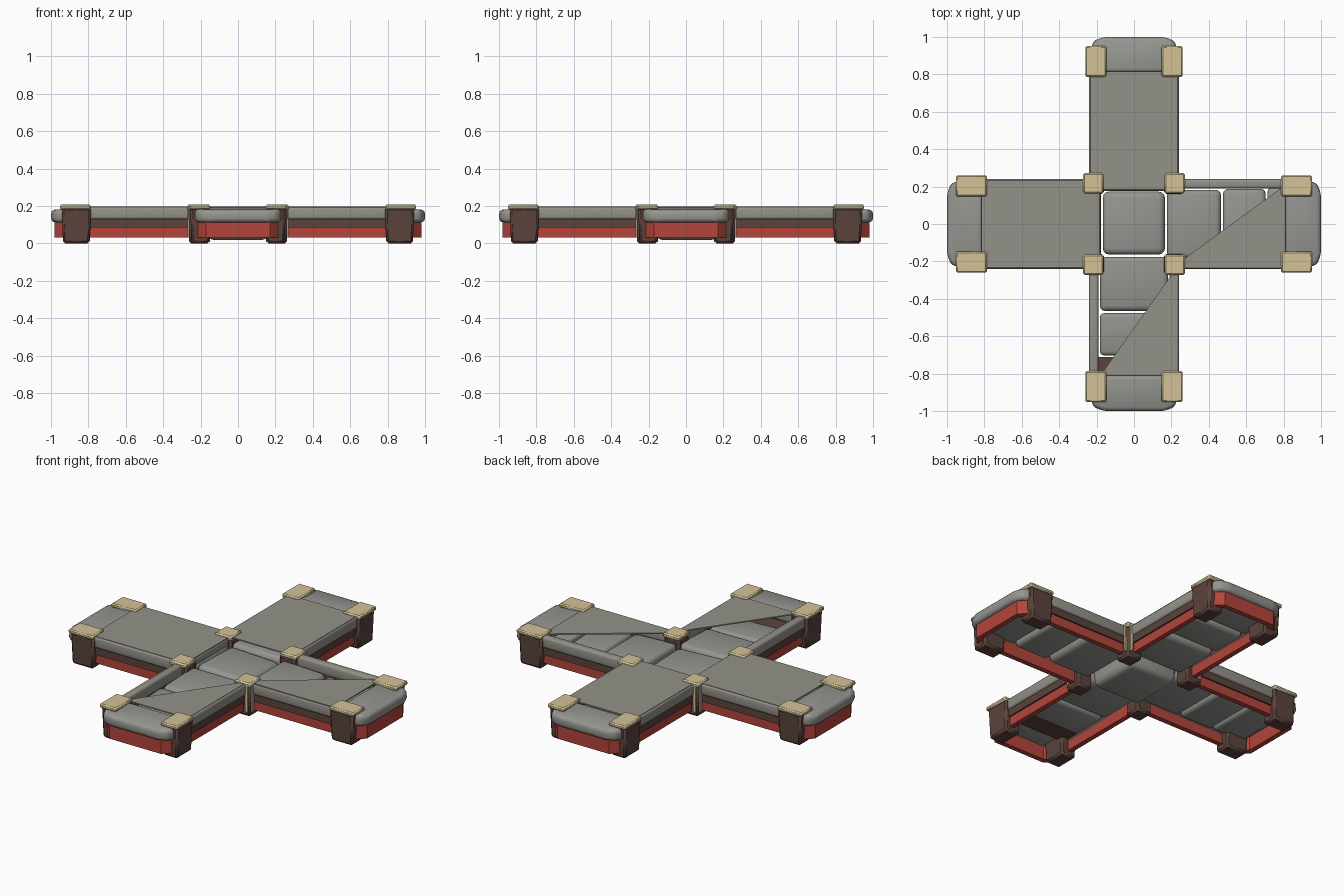
import bpy, bmesh, math
from mathutils import Matrix, Vector

if "Cube" in bpy.data.objects:
    bpy.data.objects.remove(bpy.data.objects["Cube"])


def mat(name, rgb):
    m = bpy.data.materials.new(name)
    m.diffuse_color = (*rgb, 1)
    m.use_nodes = True
    m.node_tree.nodes["Principled BSDF"].inputs["Base Color"].default_value = m.diffuse_color
    return m


STONE = mat("stone grey", (0.30, 0.305, 0.28))
PANEL = mat("panel grey", (0.29, 0.285, 0.25))
RED = mat("red trim", (0.45, 0.06, 0.045))
BROWN = mat("dark brown", (0.105, 0.057, 0.045))
TAN = mat("tan cap", (0.66, 0.54, 0.31))


def prism(name, outline, z0, z1, material, bevel=0, low=1.0, rot=0, segs=3, slope=None):
    """Extruded outline; low scales the bottom ring, slope(x, y) lowers upper vertices."""
    bm = bmesh.new()
    n = len(outline)
    cx = sum(p[0] for p in outline) / n
    cy = sum(p[1] for p in outline) / n
    lo = [bm.verts.new((cx + (x - cx) * low, cy + (y - cy) * low, z0)) for x, y in outline]
    hi = [bm.verts.new((x, y, z1 - (slope(x, y) if slope else 0))) for x, y in outline]
    bm.faces.new(lo[::-1])
    bm.faces.new(hi)
    for i in range(n):
        j = (i + 1) % n
        bm.faces.new((lo[i], lo[j], hi[j], hi[i]))
    bmesh.ops.recalc_face_normals(bm, faces=bm.faces)
    if bevel:
        bmesh.ops.bevel(bm, geom=bm.edges[:], offset=bevel, segments=segs,
                        affect='EDGES', profile=0.5, clamp_overlap=True)
    return finish(name, bm, material, rot)


def finish(name, bm, material, rot=0):
    bm.transform(Matrix.Rotation(rot, 4, 'Z'))
    me = bpy.data.meshes.new(name)
    bm.to_mesh(me)
    bm.free()
    me.materials.append(material)
    ob = bpy.data.objects.new(name, me)
    bpy.context.collection.objects.link(ob)
    bpy.ops.object.select_all(action='DESELECT')
    ob.select_set(True)
    bpy.context.view_layer.objects.active = ob
    bpy.ops.object.shade_smooth_by_angle(angle=math.radians(40))
    return ob


def rect(x0, x1, y0, y1):
    return [(x0, y0), (x1, y0), (x1, y1), (x0, y1)]


def trim(name, outer, inner, z0, z1, rot):
    """U-shaped wall between two open outlines of equal length."""
    bm = bmesh.new()
    rings = [[bm.verts.new((o[0], o[1], z0)), bm.verts.new((o[0], o[1], z1)),
              bm.verts.new((i[0], i[1], z1)), bm.verts.new((i[0], i[1], z0))]
             for o, i in zip(outer, inner)]
    for a, b in zip(rings, rings[1:]):
        for k in range(4):
            bm.faces.new((a[k], b[k], b[(k + 1) % 4], a[(k + 1) % 4]))
    bm.faces.new(rings[0])
    bm.faces.new(rings[-1][::-1])
    bmesh.ops.recalc_face_normals(bm, faces=bm.faces)
    finish(name, bm, RED, rot)


def u_path(end, half, cut):
    return [(0.2, -half), (end - cut, -half), (end, -half + cut),
            (end, half - cut), (end - cut, half), (0.2, half)]


ARMS = {"right": 0, "back": math.pi / 2, "left": math.pi, "front": -math.pi / 2}
for arm, rot in ARMS.items():
    # lower red rim round the arm
    trim(arm + "_red_rim", u_path(0.98, 0.222, 0.05), u_path(0.95, 0.192, 0.04), 0.03, 0.115, rot)
    for s, side in ((1, "a"), (-1, "b")):
        def strip(x0, x1, y0, y1):
            return rect(x0, x1, min(s * y0, s * y1), max(s * y0, s * y1))
        # brown band and rounded stone kerb
        prism(f"{arm}_brown_band_{side}", strip(0.2, 0.84, 0.192, 0.231), 0.085, 0.135, BROWN, rot=rot)
        prism(f"{arm}_kerb_{side}", strip(0.2, 0.83, 0.19, 0.24), 0.128, 0.196, PANEL, 0.014, rot=rot)
        # end post with tan cap
        prism(f"{arm}_post_{side}", strip(0.785, 0.943, 0.145, 0.255), 0.0, 0.19, BROWN, 0.012, 0.9, rot, 1)
        prism(f"{arm}_post_cap_{side}", strip(0.787, 0.952, 0.148, 0.26), 0.182, 0.207, TAN, 0.007, 1.0, rot, 1)
    # rounded stone end, sloping gently down to the tip
    end = [(0.81, -0.225), (0.93, -0.235), (0.98, -0.215), (1.0, -0.16),
           (1.0, 0.16), (0.98, 0.215), (0.93, 0.235), (0.81, 0.225)]
    prism(arm + "_stone_end", end, 0.112, 0.194, STONE, 0.022, 1.0, rot,
          slope=lambda x, y: max(0, x - 0.81) * 0.08)
    if arm == "front":
        prism("front_inner_brown_plate", rect(0.71, 0.83, -0.19, 0.19), 0.10, 0.112, BROWN, rot=rot)
    # top panel, half of it broken away on two arms
    shape = {"right": [(0.2, -0.236), (0.81, -0.236), (0.81, 0.21)],
             "front": [(0.23, 0.23), (0.81, 0.23), (0.81, -0.18)]}.get(
                 arm, rect(0.185, 0.815, -0.232, 0.232))
    prism(arm + "_top_panel", shape, 0.19, 0.197, PANEL, rot=rot)
    # sunken floor stones, alternately tilted
    stones = [(0.175, 0.467), (0.475, 0.705)]
    if arm != "front":
        stones.append((0.712, 0.93))
    for k, (x0, x1) in enumerate(stones):
        prism(f"{arm}_floor_stone_{k + 1}", rect(x0, x1, -0.185, 0.185 + 0.005 * k),
              0.07 + 0.008 * k, 0.162 - 0.01 * k, STONE, 0.03, 0.97, rot,
              slope=lambda x, y, k=k: 0.012 * (x > (x0 + x1) / 2) + 0.012 * (y > 0) * (k % 2))
    # inner corner post, cap and tan corner ribs
    prism(arm + "_corner_post", rect(0.16, 0.264, 0.16, 0.264), 0.0, 0.19, BROWN, 0.012, 0.98, rot, 1)
    prism(arm + "_corner_cap", rect(0.163, 0.272, 0.163, 0.272), 0.178, 0.207, TAN, 0.008, 1.0, rot, 1)
    prism(arm + "_corner_rib_a", rect(0.236, 0.252, 0.25, 0.271), 0.03, 0.19, TAN, rot=rot)
    prism(arm + "_corner_rib_b", rect(0.25, 0.271, 0.236, 0.252), 0.03, 0.19, TAN, rot=rot)

# large centre stone, hanging lower than the others
prism("centre_stone", rect(-0.168, 0.167, -0.165, 0.175), 0.018, 0.168, STONE, 0.035, 0.97,
      slope=lambda x, y: 0.015 * (x > 0) + 0.01 * (y > 0))
# ledge beside the centre on the left
prism("centre_ledge", rect(-0.235, -0.18, -0.2, 0.2), 0.15, 0.193, PANEL, 0.008)
